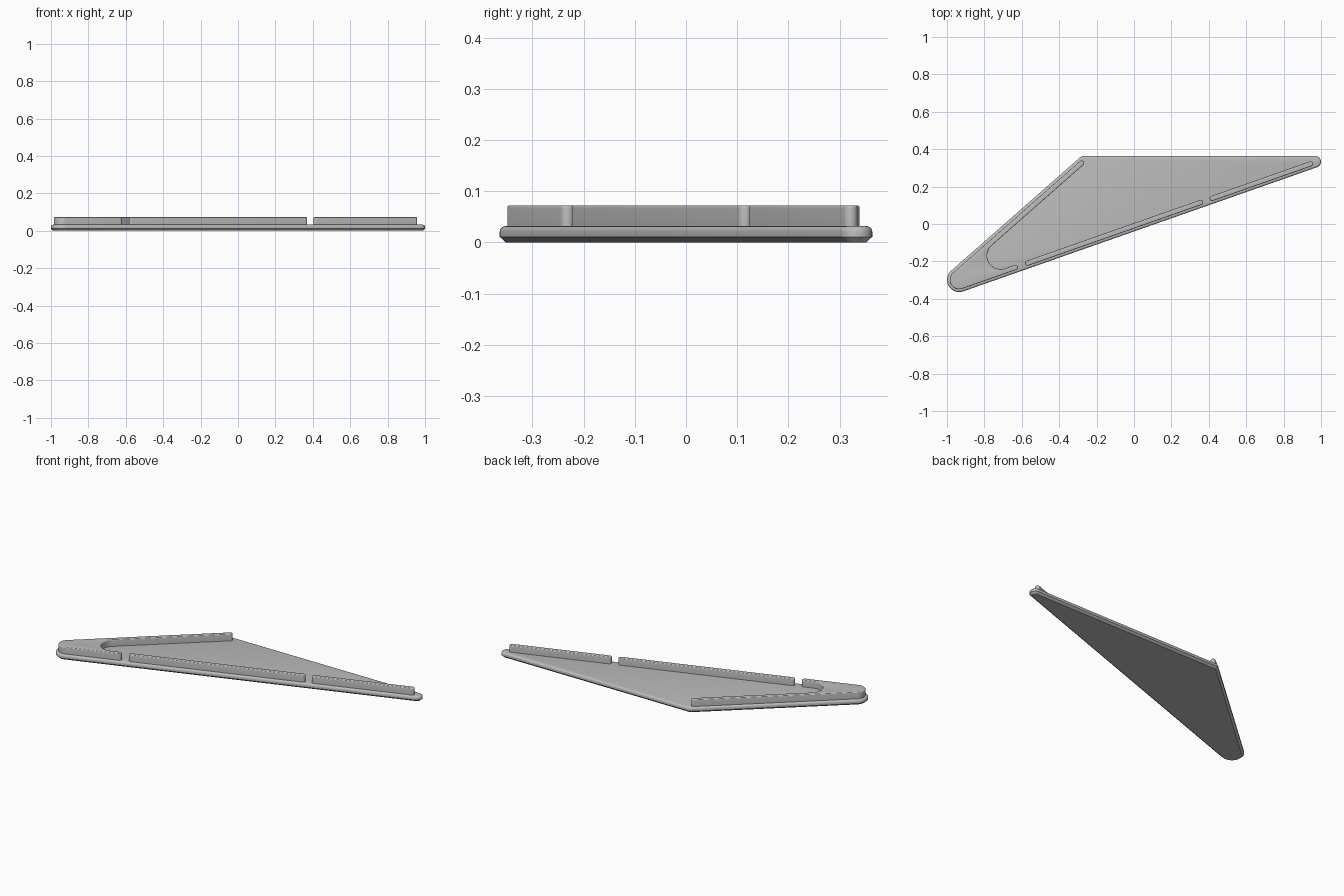
import bpy, bmesh
from math import cos, sin, pi, radians, atan2, asin
from mathutils import Vector, Matrix

cube = bpy.data.objects.get("Cube")
if cube:
    bpy.data.objects.remove(cube, do_unlink=True)

grey = bpy.data.materials.new("light_grey")
grey.use_nodes = True
grey.diffuse_color = (0.5, 0.5, 0.5, 1)
grey.node_tree.nodes["Principled BSDF"].inputs["Base Color"].default_value = (0.5, 0.5, 0.5, 1)


def outline(arcs, inset):
    """Closed loop from (centre, radius, start, end) arcs; clockwise arcs are concave."""
    pts = []
    for c, r, a, b in arcs:
        n = max(6, int(abs(b - a) / radians(9)))
        rad = r - inset if b > a else r + inset
        for i in range(n + 1):
            t = a + (b - a) * i / n
            pts.append((c[0] + rad * cos(t), c[1] + rad * sin(t)))
    return pts


def loft(name, arcs, profile):
    """Stack inset copies of an outline at the (inset, z) steps and cap both ends."""
    bm = bmesh.new()
    rings = [[bm.verts.new((x, y, z)) for x, y in outline(arcs, d)] for d, z in profile]
    n = len(rings[0])
    for lo, hi in zip(rings, rings[1:]):
        for i in range(n):
            j = (i + 1) % n
            bm.faces.new((lo[i], lo[j], hi[j], hi[i]))
    bm.faces.new(rings[0][::-1])
    bm.faces.new(rings[-1])
    me = bpy.data.meshes.new(name)
    bm.to_mesh(me)
    bm.free()
    me.materials.append(grey)
    ob = bpy.data.objects.new(name, me)
    bpy.context.collection.objects.link(ob)
    bpy.ops.object.select_all(action='DESELECT')
    ob.select_set(True)
    bpy.context.view_layer.objects.active = ob
    bpy.ops.object.shade_smooth_by_angle(angle=radians(32))


def rounded_top(z0, z1, r, steps=4):
    return [(0, z0)] + [(r - r * cos(t), z1 - r + r * sin(t))
                        for t in (pi / 2 * i / steps for i in range(steps + 1))]


def tangent(c1, r1, c2, r2):
    """Outward normal angle of the right-hand tangent going from circle 1 to circle 2."""
    d = c2 - c1
    return atan2(d.y, d.x) - pi / 2 + asin((r1 - r2) / d.length)


def normal(a):
    return Vector((cos(a), sin(a)))


# Corner circles of the plate
tip, tip_r = Vector((-0.935, -0.299)), 0.065
far, peak, small_r = Vector((0.969, 0.333)), Vector((-0.268, 0.333)), 0.031
front_a = tangent(tip, tip_r, far, small_r)
left_a = tangent(peak, small_r, tip, tip_r)
if left_a < 0:
    left_a += 2 * pi
front_n, left_n = normal(front_a), normal(left_a)
front_k = front_n.dot(tip) + tip_r
left_k = left_n.dot(tip) + tip_r

# Base plate: chamfered underside, rounded upper edge
loft("base_plate",
     [(tip, tip_r, left_a, front_a + 2 * pi),
      (far, small_r, front_a, pi / 2),
      (peak, small_r, pi / 2, left_a)],
     [(0.012, 0), (0, 0.011)] + rounded_top(0.012, 0.032, 0.011))

# Raised rim sits a little inside the plate edge
half, mid = 0.0135, 0.0285
rim_profile = rounded_top(0.031, 0.0725, 0.005)


def front_point(x):
    return Vector((x, (front_k - mid - front_n.x * x) / front_n.y))


def left_point(x):
    return Vector((x, (left_k - mid - left_n.x * x) / left_n.y))


# Straight front rim strips with round ends
for name, x0, x1 in (("front_rim_middle", -0.569, 0.356), ("front_rim_left", 0.418, 0.944)):
    loft(name,
         [(front_point(x0), half, front_a - pi, front_a),
          (front_point(x1), half, front_a, front_a + pi)], rim_profile)

# Solid tip with a scooped inner edge, running into the side rim
scoop_r = 0.072
gap = mid + half + scoop_r
scoop = Matrix((front_n, left_n)).inverted() @ Vector((front_k - gap, left_k - gap))
loft("tip_and_side_rim",
     [(front_point(-0.634), half, front_a, front_a + pi),
      (scoop, scoop_r, front_a, left_a - 2 * pi),
      (left_point(-0.28), half, left_a - pi, left_a),
      (tip, tip_r - mid + half, left_a, front_a + 2 * pi)], rim_profile)
